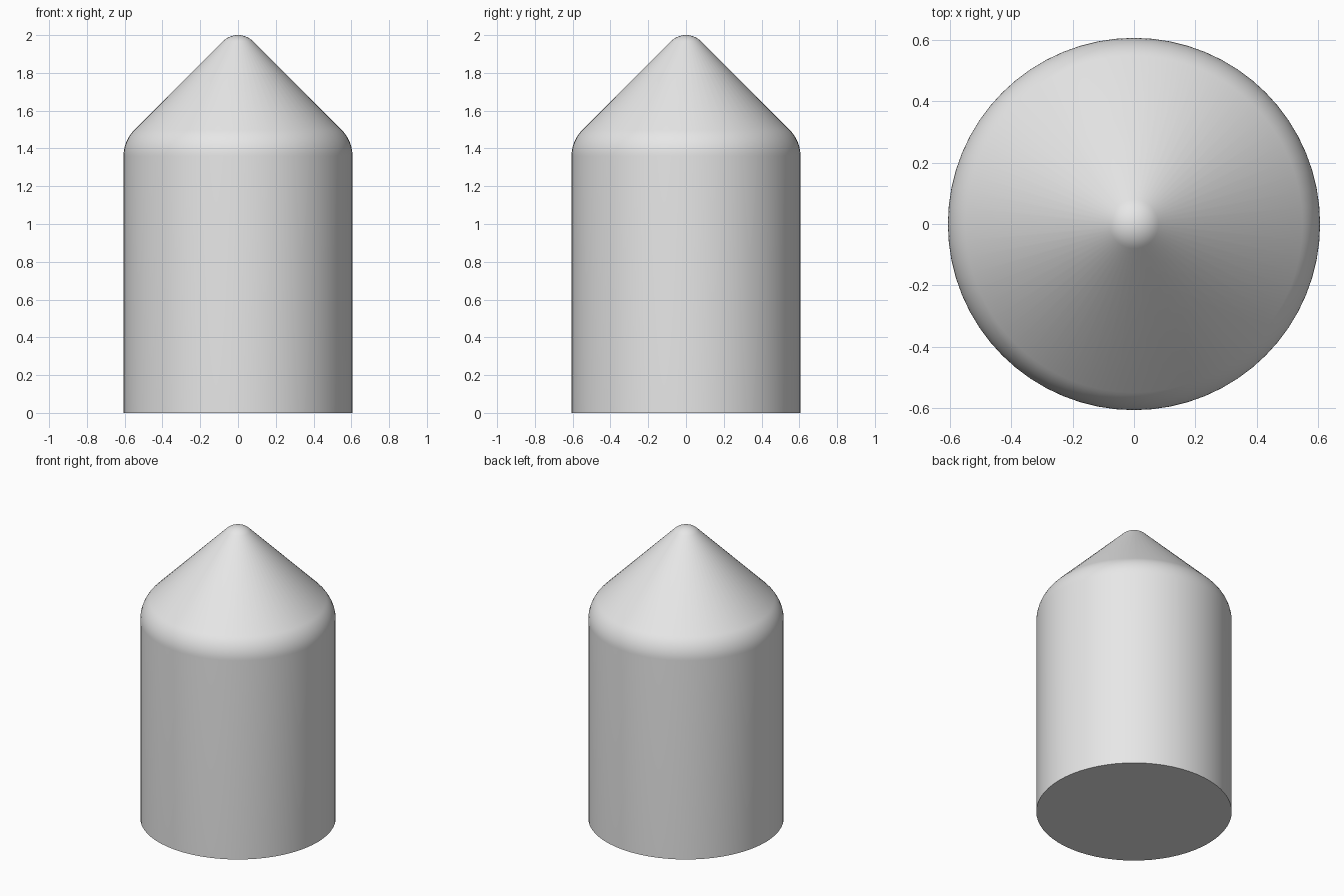
import bpy
import bmesh
from math import cos, sin, pi, sqrt
from mathutils import Vector

cube = bpy.data.objects.get("Cube")
if cube:
    bpy.data.objects.remove(cube, do_unlink=True)

RADIUS, HEIGHT, WALL_TOP = 0.606, 2.0, 1.36
TIP_R = 0.113
SEGMENTS = 64

# Shoulder radius that makes the fillet tangent to both wall and 45 degree cone
tip_z = HEIGHT - TIP_R
SHOULDER_R = (tip_z + TIP_R * sqrt(2) - RADIUS - WALL_TOP) / (sqrt(2) - 1)


def arc(cx, cz, r, start, end, steps):
    """Points of an arc in the XZ plane."""
    angles = [start + (end - start) * i / steps for i in range(steps + 1)]
    return [(cx + r * cos(a), cz + r * sin(a)) for a in angles]


# Half profile: base edge, wall, rounded shoulder, cone, rounded tip
profile = [(RADIUS, 0)]
profile += arc(RADIUS - SHOULDER_R, WALL_TOP, SHOULDER_R, 0, pi / 4, 10)
profile += arc(0, tip_z, TIP_R, pi / 4, pi / 2, 8)

# Revolve the profile around the vertical axis and close the base
bm = bmesh.new()
verts = [bm.verts.new((x, 0, z)) for x, z in profile]
edges = [bm.edges.new(pair) for pair in zip(verts, verts[1:])]
bmesh.ops.spin(bm, geom=verts + edges, cent=Vector(), axis=Vector((0, 0, 1)),
               angle=2 * pi, steps=SEGMENTS, use_duplicate=False)
bmesh.ops.remove_doubles(bm, verts=bm.verts[:], dist=0.0001)
rim = [e for e in bm.edges if e.is_boundary]
bmesh.ops.contextual_create(bm, geom=rim)
bmesh.ops.recalc_face_normals(bm, faces=bm.faces[:])

mesh = bpy.data.meshes.new("pointed_cylinder")
bm.to_mesh(mesh)
bm.free()
body = bpy.data.objects.new("pointed_cylinder", mesh)
bpy.context.collection.objects.link(body)

# Plain grey finish
grey = bpy.data.materials.new("light_grey")
grey.use_nodes = True
colour = (0.8, 0.8, 0.8, 1)
grey.diffuse_color = colour
grey.node_tree.nodes["Principled BSDF"].inputs["Base Color"].default_value = colour
mesh.materials.append(grey)

# Smooth sides with a sharp base edge
bpy.ops.object.select_all(action="DESELECT")
body.select_set(True)
bpy.context.view_layer.objects.active = body
bpy.ops.object.shade_smooth_by_angle(angle=pi / 6)
